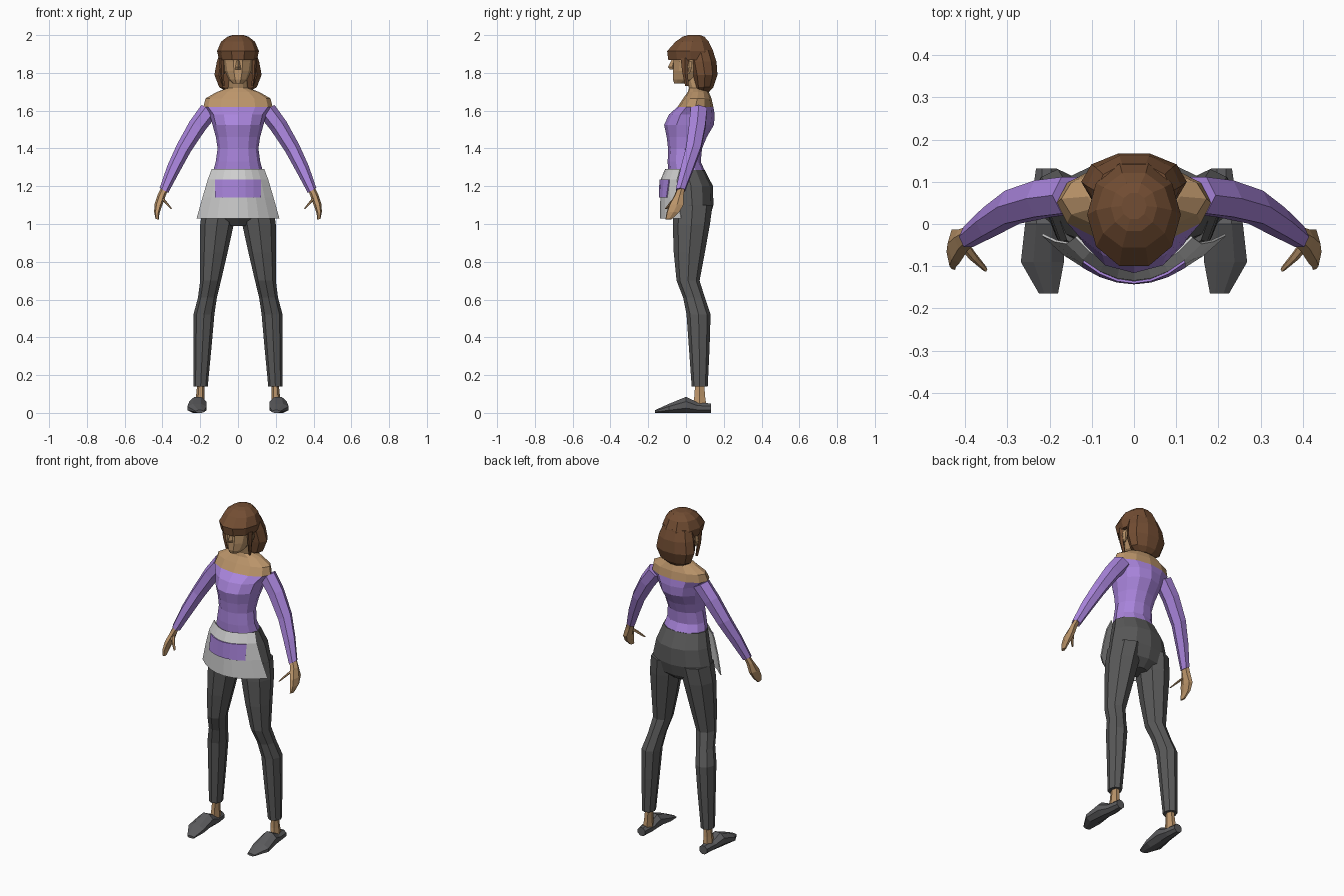
import bpy, bmesh, math
from mathutils import Vector

if "Cube" in bpy.data.objects:
    bpy.data.objects.remove(bpy.data.objects["Cube"])


def material(name, rgb):
    m = bpy.data.materials.new(name)
    m.diffuse_color = (*rgb, 1)
    m.use_nodes = True
    m.node_tree.nodes["Principled BSDF"].inputs["Base Color"].default_value = m.diffuse_color
    return m


SKIN = material("tan_skin", (0.50, 0.30, 0.145))
PURPLE = material("purple_cloth", (0.40, 0.235, 0.72))
TROUSER = material("charcoal_cloth", (0.10, 0.10, 0.10))
SHOE = material("grey_leather", (0.105, 0.105, 0.11))
HAIR = material("brown_hair", (0.17, 0.075, 0.033))
APRON = material("pale_cloth", (0.62, 0.62, 0.62))

X, Y, Z = Vector((1, 0, 0)), Vector((0, 1, 0)), Vector((0, 0, 1))


def finish(name, bm, mats, rule=None, mirror=False, thick=0):
    """Turn a bmesh into a flat shaded object, with optional mirror and thickness."""
    bmesh.ops.recalc_face_normals(bm, faces=bm.faces[:])
    if rule:
        for f in bm.faces:
            f.material_index = rule(f.calc_center_median())
    me = bpy.data.meshes.new(name)
    bm.to_mesh(me)
    bm.free()
    for m in mats:
        me.materials.append(m)
    ob = bpy.data.objects.new(name, me)
    bpy.context.collection.objects.link(ob)
    if thick:
        s = ob.modifiers.new("thickness", "SOLIDIFY")
        s.thickness, s.offset = thick, 0
    if mirror:
        md = ob.modifiers.new("mirror", "MIRROR")
        md.use_mirror_merge = False
    return ob


def ring(c, u, v, a, b, n, half=False):
    """Oval of n points about c; half turns it so that a side lies flat."""
    k = 1 / math.cos(math.pi / n) if half else 1
    out = []
    for i in range(n):
        t = 2 * math.pi * (i + 0.5 * half) / n
        out.append(Vector(c) + u * (a * k * math.cos(t)) + v * (b * k * math.sin(t)))
    return out


def loft(name, rings, mats, **kw):
    bm = bmesh.new()
    rows = [[bm.verts.new(p) for p in r] for r in rings]
    n = len(rows[0])
    for r, s in zip(rows, rows[1:]):
        for i in range(n):
            j = (i + 1) % n
            bm.faces.new((r[i], r[j], s[j], s[i]))
    bm.faces.new(rows[0])
    bm.faces.new(rows[-1])
    return finish(name, bm, mats, **kw)


def stack(name, levels, mats, n=8, half=False, **kw):
    """Loft of level ovals, each given as height, x range and y range."""
    rings = [ring(((x0 + x1) / 2, (y0 + y1) / 2, z), X, Y, (x1 - x0) / 2, (y1 - y0) / 2, n, half)
             for z, x0, x1, y0, y1 in levels]
    return loft(name, rings, mats, **kw)


def centred(name, levels, mats, n=12, **kw):
    return stack(name, [(z, -r, r, f, b) for z, r, f, b in levels], mats, n, **kw)


def limb(name, joints, mats, u, n=6, v=Y):
    """Mirrored tube through joints given as x, y, z and two radii."""
    loft(name, [ring(j[:3], u, v, j[3], j[4], n) for j in joints], mats, mirror=True)


# Torso: purple top below the neckline, bare shoulders and neck above
centred("torso", [
    (1.27, .134, -.095, .105), (1.33, .118, -.097, .078), (1.40, .108, -.095, .085),
    (1.46, .117, -.102, .11), (1.525, .135, -.116, .148), (1.58, .15, -.09, .152),
    (1.62, .183, -.045, .145), (1.665, .172, -.015, .135), (1.70, .11, .01, .12),
    (1.72, .052, .015, .095), (1.80, .045, -.01, .08)],
    [PURPLE, SKIN], rule=lambda c: int(c.z > 1.62))

# Trousers: hips and two tapering legs
centred("hips", [
    (1.285, .135, -.09, .10), (1.20, .162, -.09, .143), (1.10, .186, -.08, .145),
    (1.03, .17, -.065, .125), (.99, .06, -.03, .08)], [TROUSER])
stack("leg", [
    (1.10, .005, .185, -.07, .14), (1.0, .022, .20, -.07, .127), (.85, .055, .20, -.065, .10),
    (.70, .09, .20, -.05, .072), (.61, .112, .212, -.015, .10), (.52, .125, .236, .003, .13),
    (.35, .14, .236, .015, .125), (.14, .16, .236, .03, .115)], [TROUSER], mirror=True)

# Ankles and pointed flat shoes
stack("ankle", [(.03, .175, .23, .03, .115), (.09, .177, .222, .04, .105),
                (.16, .178, .215, .045, .10)], [SKIN], n=6, mirror=True)
shoe = [(.132, .182, .232, 0, .05), (.06, .172, .242, 0, .055), (0, .168, .258, 0, .085),
        (-.09, .166, .268, 0, .048), (-.165, .18, .225, 0, .014)]
loft("shoe", [ring(((a + b) / 2, y, (c + d) / 2), X, Z, (b - a) / 2, (d - c) / 2, 8, True)
              for y, a, b, c, d in shoe], [SHOE], mirror=True)

# Sleeves
slope = Vector((.87, 0, .5))
limb("sleeve", [(.15, .068, 1.605, .05, .05), (.215, .06, 1.52, .047, .05),
                (.288, .04, 1.40, .041, .045), (.343, .005, 1.29, .036, .038),
                (.392, -.03, 1.178, .026, .028)], [PURPLE], slope)

# Hands: palm with fingers, and a thumb
flat_u = Vector((.94, .25, .2))
limb("hand", [(.385, -.025, 1.195, .02, .02), (.405, -.038, 1.15, .022, .026),
              (.422, -.052, 1.10, .021, .042), (.43, -.07, 1.06, .015, .036),
              (.428, -.092, 1.025, .009, .018)], [SKIN], flat_u)
limb("thumb", [(.41, -.04, 1.145, .014, .018), (.383, -.075, 1.115, .011, .013),
               (.353, -.106, 1.08, .006, .007)], [SKIN], flat_u)

# Apron: a waistband and skirt panel wrapped around the front
apron_rows = [(1.29, .137, -.108, -.03), (1.235, .158, -.131, -.045),
              (1.14, .186, -.133, -.04), (1.03, .217, -.135, -.025)]


def panel(name, rows, mat, cols, thick):
    """Curved sheet; each row has height, half width, middle y and edge y."""
    bm = bmesh.new()
    grid = []
    for z, w, mid, edge in rows:
        ts = [2 * i / cols - 1 for i in range(cols + 1)]
        grid.append([bm.verts.new((w * t, mid + (edge - mid) * t * t, z)) for t in ts])
    for r, s in zip(grid, grid[1:]):
        for i in range(cols):
            bm.faces.new((r[i], r[i + 1], s[i + 1], s[i]))
    finish(name, bm, [mat], thick=thick)


panel("apron", apron_rows, APRON, 8, .006)
pocket_rows = [(z, .12, mid - .007, mid + (edge - mid) * (.12 / w) ** 2 - .007)
               for z, w, mid, edge in apron_rows[1:3]]
panel("apron_pocket", pocket_rows, PURPLE, 6, .006)

# Head with a wedge nose and ears
centred("head", [
    (1.745, .028, -.064, .0), (1.765, .05, -.072, .06), (1.81, .07, -.072, .09),
    (1.86, .078, -.07, .11), (1.91, .08, -.08, .12)], [SKIN], n=10)
centred("nose", [(1.818, .015, -.085, -.05), (1.83, .014, -.096, -.05),
                 (1.872, .006, -.075, -.05)], [SKIN], n=4)
stack("ear", [(1.795, .07, .083, .0, .02), (1.83, .07, .094, -.005, .035),
              (1.86, .07, .09, .0, .035)], [SKIN], n=6, mirror=True)

# Hair: cap with a fringe, long back part and side locks
centred("hair_cap", [
    (1.868, .10, -.10, .155), (1.915, .111, -.106, .15), (1.965, .09, -.06, .125),
    (1.992, .055, -.02, .10), (2.0, .03, .01, .075)], [HAIR], n=10)
centred("hair_back", [
    (1.70, .06, .05, .125), (1.725, .10, .045, .148), (1.79, .125, .03, .17),
    (1.86, .112, .015, .165), (1.92, .09, .01, .145)], [HAIR], n=10)
stack("hair_lock", [
    (1.73, .07, .083, -.005, .015), (1.80, .073, .095, -.02, .01),
    (1.88, .07, .10, -.03, .02)], [HAIR], n=5, mirror=True)
